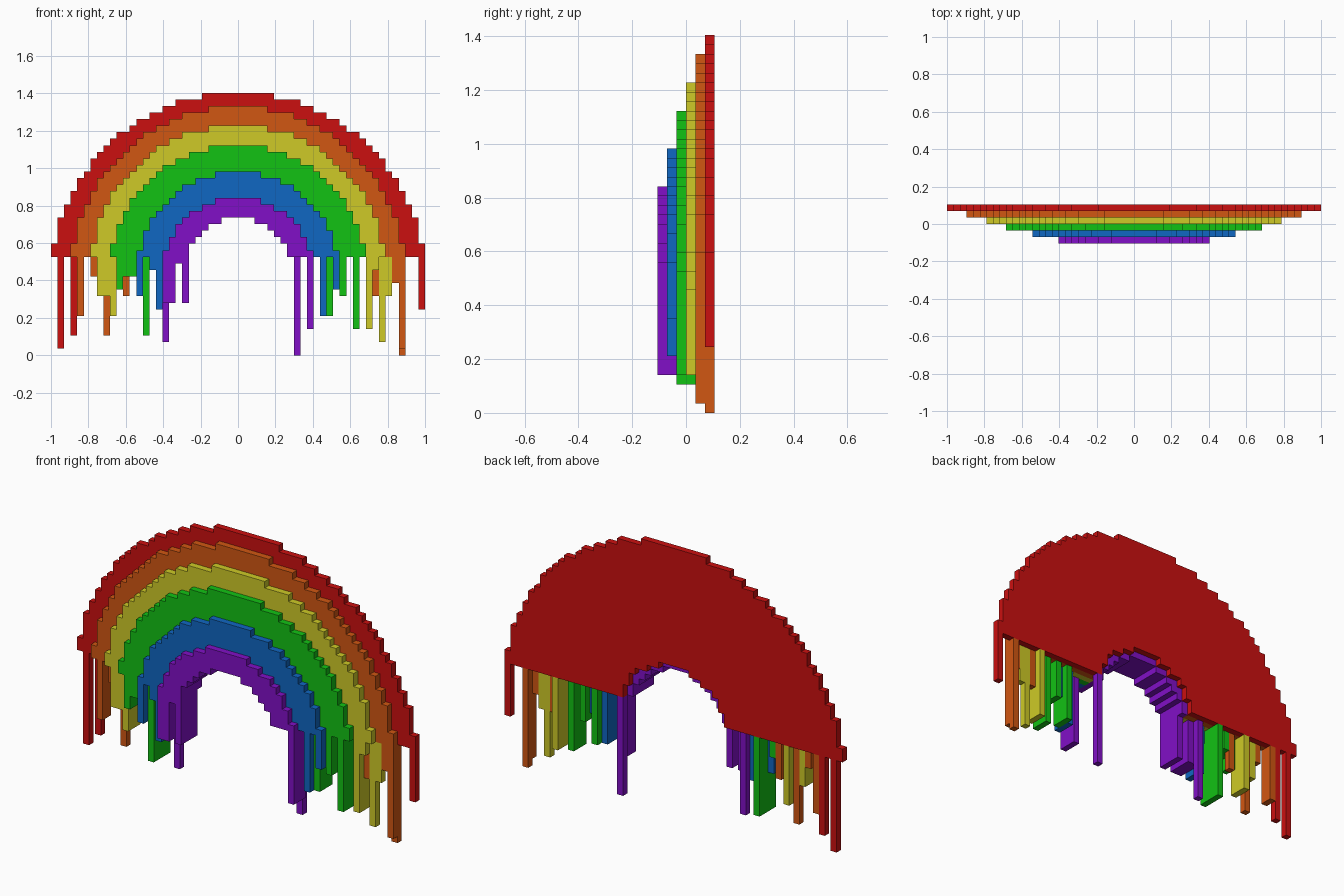
import bpy, bmesh, math

if "Cube" in bpy.data.objects:
    bpy.data.objects.remove(bpy.data.objects["Cube"])

U = 2 / 57      # size of one block
FOOT = 15       # block row where the arches end and the drips begin


def make_material(name, rgb):
    m = bpy.data.materials.new(name)
    m.use_nodes = True
    col = (*rgb, 1)
    m.diffuse_color = col
    bsdf = m.node_tree.nodes["Principled BSDF"]
    bsdf.inputs["Base Color"].default_value = col
    bsdf.inputs["Roughness"].default_value = 0.9
    return m


MATS = {n: make_material(n, c) for n, c in {
    "purple": (0.22, 0.005, 0.57), "blue": (0.005, 0.135, 0.54),
    "green": (0.006, 0.54, 0.007), "yellow": (0.62, 0.59, 0.02),
    "orange": (0.64, 0.095, 0.006), "red": (0.60, 0.005, 0.005)}.items()}


def half_widths(r2, centre):
    """Half width in blocks of each row of a blocky disc, from FOOT upward."""
    rows, k = [], FOOT
    while r2 >= (k - centre) ** 2:
        rows.append(math.isqrt(int(r2 - (k - centre) ** 2)) + 0.5)
        k += 1
    return rows


def stair(rows):
    """Stepped outline over the top, from the right foot to the left foot."""
    right = []
    for n, w in enumerate(rows):
        if n == 0 or w != rows[n - 1]:
            right.append((w, FOOT + n))
        if n == len(rows) - 1 or rows[n + 1] != w:
            right.append((w, FOOT + n + 1))
    return right + [(-x, z) for x, z in reversed(right)]


def finish(name, bm, colour):
    bmesh.ops.recalc_face_normals(bm, faces=bm.faces)
    me = bpy.data.meshes.new(name)
    bm.to_mesh(me)
    bm.free()
    me.materials.append(MATS[colour])
    bpy.context.collection.objects.link(bpy.data.objects.new(name, me))


def slab(bm, outline, first, last):
    """Extrude an x-z outline through block layers first..last (0 = front)."""
    y0, depth = (first - 3) * U, (last - first + 1) * U
    face = bm.faces.new([bm.verts.new((x * U, y0, z * U)) for x, z in outline])
    out = bmesh.ops.extrude_face_region(bm, geom=[face], use_keep_orig=True)
    verts = [g for g in out["geom"] if isinstance(g, bmesh.types.BMVert)]
    bmesh.ops.translate(bm, vec=(0, depth, 0), verts=verts)


def arch(name, colour, outer, inner, first, last):
    bm = bmesh.new()
    slab(bm, stair(outer) + stair(inner)[::-1], first, last)
    finish(name, bm, colour)


# Arches: colour, squared outer radius, centre row; front layer first
INNER, LIP = half_widths(70, 12), half_widths(88, 12)
ARCHES = [("purple", 133, 12), ("blue", 237, 12), ("green", 380, 12),
          ("yellow", 505, 12), ("orange", 645, 12), ("red", 812, 11)]
for layer, (colour, r2, centre) in enumerate(ARCHES):
    arch(colour + "_arch", colour, half_widths(r2, centre),
         LIP if layer else INNER, layer, layer)

# Purple lining under the middle layers
arch("inner_lining", "purple", LIP, INNER, 1, 4)

# Drips: column, first layer, last layer, bottom row
DRIPS = {
    "purple": [(-11, 0, 3, 8), (-11, 4, 4, 2), (-10, 0, 3, 8), (-9, 0, 1, 14),
               (-8, 0, 3, 8), (9, 5, 5, 0), (11, 0, 2, 4)],
    "blue": [(-15, 1, 3, 9), (-13, 1, 2, 13), (-12, 1, 3, 7),
             (13, 1, 3, 6), (15, 1, 3, 10)],
    "green": [(-18, 2, 3, 10), (-17, 2, 3, 12), (-16, 2, 4, 12),
              (-14, 2, 5, 3), (14, 2, 4, 6), (16, 2, 4, 9), (18, 2, 4, 4)],
    "yellow": [(-21, 3, 4, 9), (-20, 3, 3, 9), (-19, 3, 5, 6), (20, 3, 5, 4),
               (21, 3, 3, 13), (22, 4, 4, 2), (23, 4, 4, 9)],
    "orange": [(-24, 4, 5, 6), (-22, 4, 4, 12), (-20, 4, 4, 3), (-17, 4, 4, 9),
               (21, 4, 4, 9), (24, 4, 4, 11), (25, 4, 4, 1), (25, 5, 5, 0)],
    "red": [(-27, 5, 5, 1), (-25, 5, 5, 3), (28, 5, 5, 7)]}
for colour, drips in DRIPS.items():
    bm = bmesh.new()
    for i, first, last, low in drips:
        a, b = i - 0.5, i + 0.5
        slab(bm, [(a, low), (b, low), (b, FOOT), (a, FOOT)], first, last)
    finish(colour + "_drips", bm, colour)
